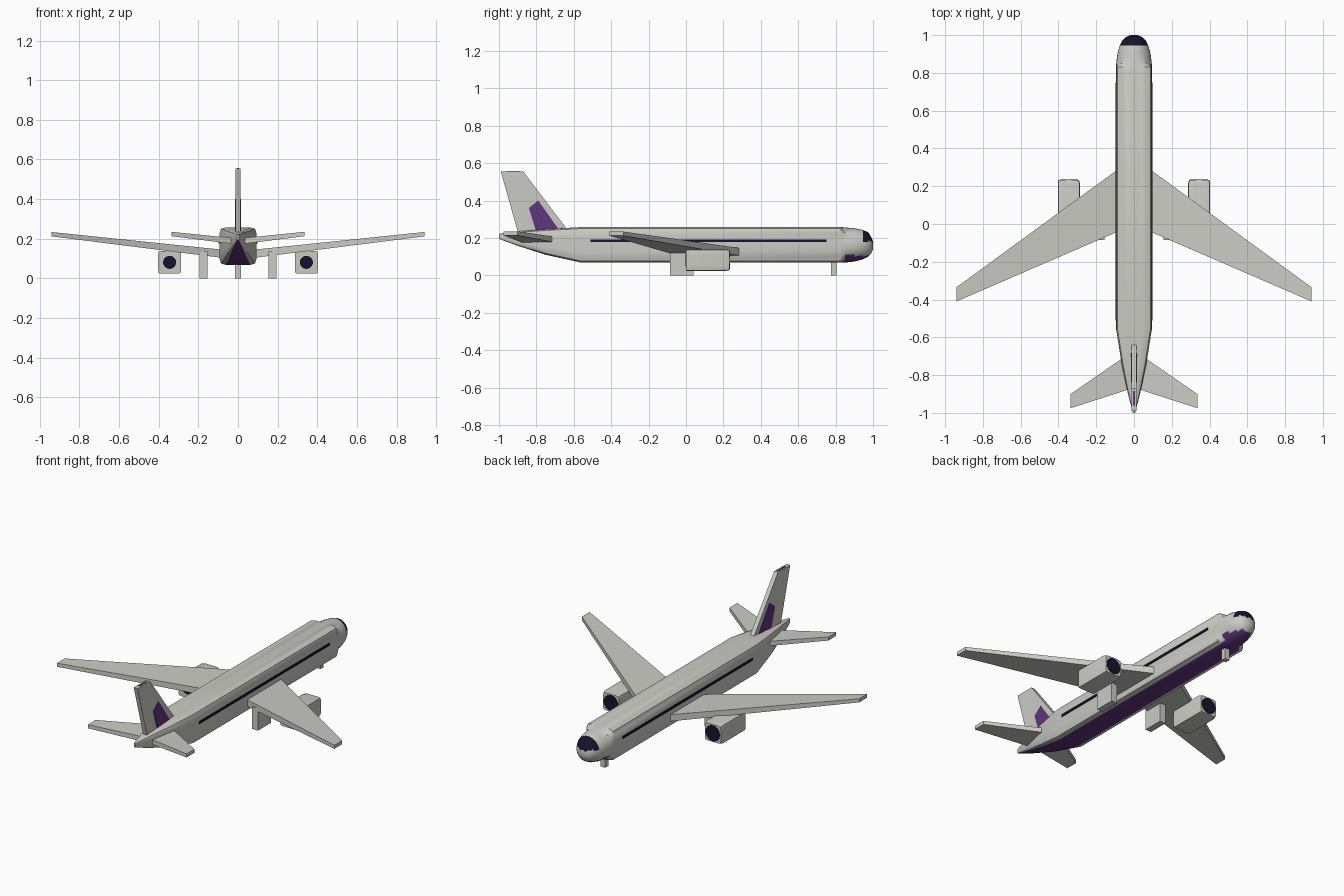
import bpy, bmesh, math
from mathutils import Matrix

cube = bpy.data.objects.get("Cube")
if cube:
    bpy.data.objects.remove(cube, do_unlink=True)


def material(name, rgb):
    m = bpy.data.materials.new(name)
    m.use_nodes = True
    m.diffuse_color = (*rgb, 1)
    m.node_tree.nodes["Principled BSDF"].inputs["Base Color"].default_value = (*rgb, 1)
    return m


GREY = material("light grey", (0.6, 0.6, 0.56))
PURPLE = material("purple", (0.12, 0.035, 0.21))
DARK = material("dark navy", (0.008, 0.006, 0.025))


def finish(name, bm, mats, smooth=False):
    bmesh.ops.recalc_face_normals(bm, faces=bm.faces)
    mesh = bpy.data.meshes.new(name)
    bm.to_mesh(mesh)
    bm.free()
    ob = bpy.data.objects.new(name, mesh)
    bpy.context.collection.objects.link(ob)
    for m in mats:
        mesh.materials.append(m)
    if smooth:
        bpy.ops.object.select_all(action='DESELECT')
        ob.select_set(True)
        bpy.context.view_layer.objects.active = ob
        bpy.ops.object.shade_smooth_by_angle(angle=math.radians(35))
    return ob


def loft(name, sections, mats, paint=None, cx=0, sides=32):
    """Skin superellipse rings given as (y, half width, low z, high z, squareness)."""
    bm = bmesh.new()
    rings = []
    for y, w, lo, hi, n in sections:
        ring = []
        for i in range(sides):
            a = 2 * math.pi * i / sides
            c, s = math.cos(a), math.sin(a)
            r = (abs(c) ** n + abs(s) ** n) ** (-1 / n)
            ring.append(bm.verts.new((cx + w * r * c, y, (lo + hi) / 2 + (hi - lo) / 2 * r * s)))
        rings.append(ring)
    for a, b in zip(rings, rings[1:]):
        for i in range(sides):
            j = (i + 1) % sides
            f = bm.faces.new((a[i], a[j], b[j], b[i]))
            if paint:
                f.material_index = paint(f.calc_center_median(), 360 * (i + 0.5) / sides)
    bm.faces.new(rings[0])
    bm.faces.new(rings[-1])
    return finish(name, bm, mats, True)


def box(name, x, y, z, mat):
    bm = bmesh.new()
    bmesh.ops.create_cube(bm, size=1)
    for v in bm.verts:
        v.co = [lim[0] if c < 0 else lim[1] for c, lim in zip(v.co, (x, y, z))]
    return finish(name, bm, [mat])


def slab(name, bottom, top, mat):
    """Join two matching outlines into a solid."""
    bm = bmesh.new()
    a = [bm.verts.new(p) for p in bottom]
    b = [bm.verts.new(p) for p in top]
    bm.faces.new(a)
    bm.faces.new(b)
    for i in range(len(a)):
        j = (i + 1) % len(a)
        bm.faces.new((a[i], a[j], b[j], b[i]))
    return finish(name, bm, [mat])


def wing(name, side, root, tip):
    """Each end is (x, trailing y, leading y, low z, high z)."""
    ends = [[(side * x, t, lo), (side * x, l, lo), (side * x, l, hi), (side * x, t, hi)]
            for x, t, l, lo, hi in (root, tip)]
    return slab(name, ends[0], ends[1], GREY)


def disc(name, x, y, z, radius):
    bm = bmesh.new()
    bmesh.ops.create_cone(bm, cap_ends=True, segments=24, radius1=radius, radius2=radius, depth=0.006,
                          matrix=Matrix.Translation((x, y, z)) @ Matrix.Rotation(math.pi / 2, 4, 'X'))
    return finish(name, bm, [DARK])


# Fuselage: squared body, tapered tail, round nose, purple belly and dark windscreen
def fuselage_paint(c, angle):
    if c.y > 0.94 and c.z > 0.18:
        return 2
    if c.y > 0.85:
        return 1 if c.z < 0.105 else 0
    return 1 if abs(angle - 270) < 34 else 0


loft("fuselage", [
    (-1, 0.006, 0.195, 0.222, 4), (-0.9, 0.032, 0.158, 0.235, 5),
    (-0.75, 0.064, 0.11, 0.247, 6), (-0.56, 0.094, 0.068, 0.258, 8),
    (0.83, 0.094, 0.068, 0.258, 8), (0.85, 0.094, 0.068, 0.256, 2),
    (0.9, 0.088, 0.074, 0.252, 2), (0.945, 0.076, 0.085, 0.243, 2),
    (0.975, 0.06, 0.1, 0.23, 2), (0.99, 0.043, 0.117, 0.205, 2),
    (1, 0.02, 0.14, 0.18, 2)], [GREY, PURPLE, DARK], fuselage_paint)

# Tail fin with painted patches
fin = [(-0.89, 0.2), (-0.6, 0.2), (-0.87, 0.555), (-0.99, 0.555)]
slab("tail_fin", [(-0.013, y, z) for y, z in fin], [(0.013, y, z) for y, z in fin], GREY)
patch = [(-0.84, 0.36), (-0.79, 0.4), (-0.68, 0.245), (-0.8, 0.23)]
slab("fin_patch", [(-0.016, y, z) for y, z in patch], [(0.016, y, z) for y, z in patch], PURPLE)
box("fin_top_stripe", (-0.005, 0.005), (-0.96, -0.885), (0.55, 0.557), PURPLE)

# Nose gear
box("nose_gear", (-0.016, 0.016), (0.775, 0.805), (0, 0.09), GREY)

# Paired parts
for side, word in ((1, "left"), (-1, "right")):
    wing(word + "_wing", side, (0.05, -0.025, 0.315, 0.1, 0.142), (0.94, -0.41, -0.335, 0.212, 0.234))
    wing(word + "_tailplane", side, (0.01, -0.87, -0.675, 0.172, 0.202), (0.335, -0.975, -0.9, 0.213, 0.235))
    box(word + "_main_gear", sorted((side * 0.155, side * 0.195)), (-0.085, 0.04), (0, 0.135), GREY)
    box(word + "_window_strip", sorted((side * 0.09, side * 0.098)), (-0.51, 0.75), (0.177, 0.192), DARK)
    ex = side * 0.345
    loft(word + "_engine", [(0, 0.058, 0.024, 0.139, 14), (0.215, 0.058, 0.024, 0.139, 14),
                            (0.233, 0.054, 0.028, 0.135, 10)], [GREY], cx=ex)
    disc(word + "_engine_exhaust", ex, 0, 0.081, 0.033)
    disc(word + "_engine_intake", ex, 0.233, 0.081, 0.048)
